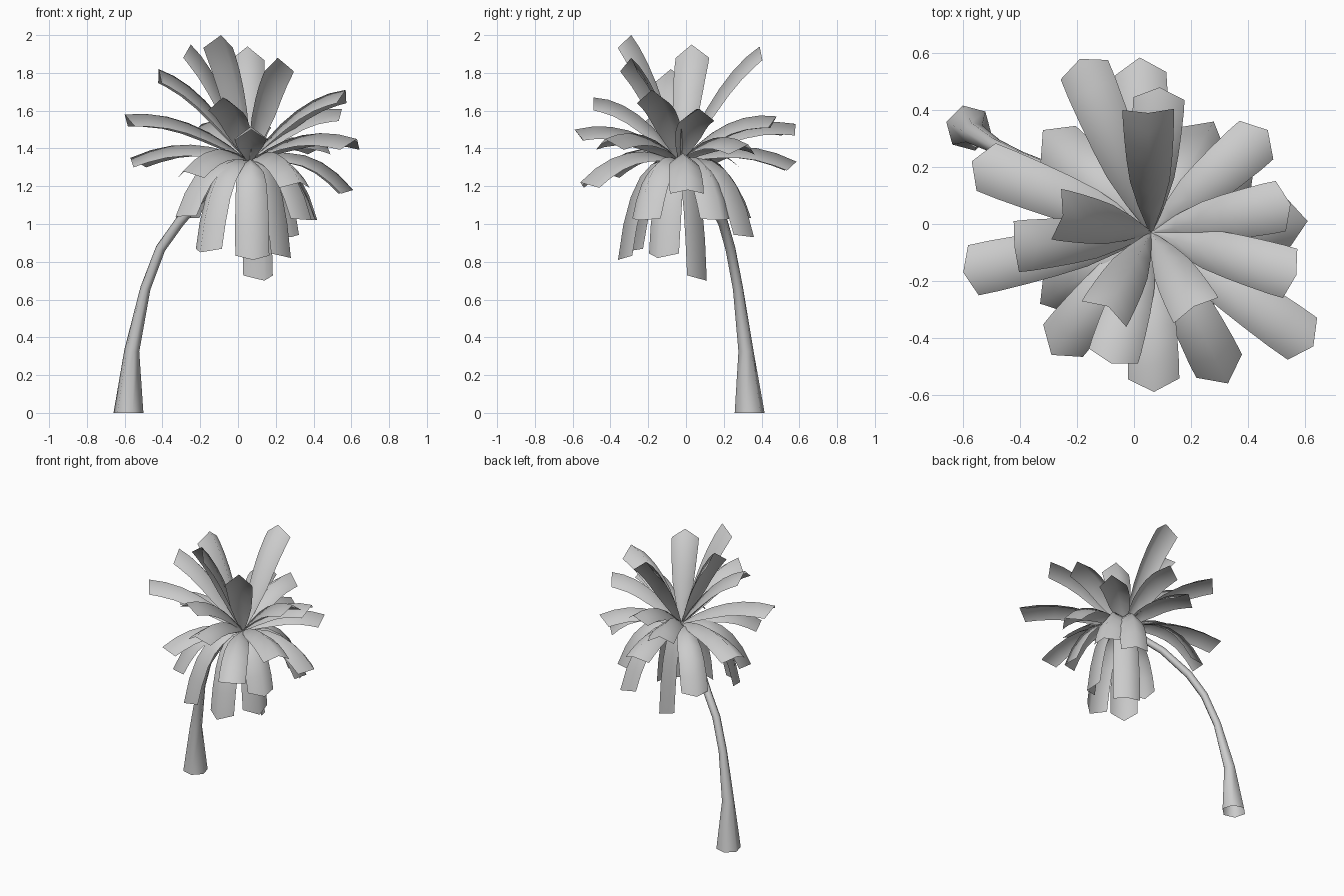
import bpy, bmesh, math
from mathutils import Vector, Matrix

if "Cube" in bpy.data.objects:
    bpy.data.objects.remove(bpy.data.objects["Cube"])

pale_grey = bpy.data.materials.new("pale_grey")
pale_grey.diffuse_color = (0.6, 0.6, 0.6, 1)
pale_grey.use_nodes = True
pale_grey.node_tree.nodes["Principled BSDF"].inputs["Base Color"].default_value = pale_grey.diffuse_color

CROWN = Vector((0.06, -0.03, 1.33))
UP = Vector((0, 0, 1))


def finish(bm, name, angle):
    mesh = bpy.data.meshes.new(name)
    bm.to_mesh(mesh)
    bm.free()
    mesh.materials.append(pale_grey)
    obj = bpy.data.objects.new(name, mesh)
    bpy.context.collection.objects.link(obj)
    bpy.ops.object.select_all(action='DESELECT')
    obj.select_set(True)
    bpy.context.view_layer.objects.active = obj
    bpy.ops.object.shade_smooth_by_angle(angle=angle)


def trunk():
    # leaning six-sided stem with a flared, open foot: x, y, z, radius
    path = [(-0.58, 0.337, 0, 0.082), (-0.562, 0.317, 0.33, 0.041), (-0.49, 0.275, 0.66, 0.028),
            (-0.41, 0.235, 0.87, 0.027), (-0.31, 0.195, 1.01, 0.027), (-0.16, 0.10, 1.18, 0.025),
            (0.06, -0.03, 1.33, 0.022)]
    bm = bmesh.new()
    rings = []
    turn = Matrix.Rotation(math.radians(15), 3, 'Z')
    for i, (x, y, z, r) in enumerate(path):
        a = Vector(path[max(i - 1, 0)][:3])
        b = Vector(path[min(i + 1, len(path) - 1)][:3])
        tilt = UP.rotation_difference(b - a if i else UP)
        ring = bmesh.ops.create_circle(bm, segments=6, radius=r)["verts"]
        for v in ring:
            v.co = tilt @ (turn @ v.co) + Vector((x, y, z))
        rings.append(ring)
    for lo, hi in zip(rings, rings[1:]):
        for j in range(6):
            k = (j + 1) % 6
            bm.faces.new((lo[j], lo[k], hi[k], hi[j]))
    bmesh.ops.recalc_face_normals(bm, faces=bm.faces)
    finish(bm, "trunk", 1.1)


def frond(tip, index):
    # arched strip, ridged along the middle, drooping more the lower its tip is
    tip = Vector(tip)
    span = tip - CROWN
    drop = max(0, -span.z)
    out = Vector((span.x, span.y, 0))
    ctrl = CROWN + out * (0.48 + 0.6 * drop) + UP * (span.z * 0.5 + 0.16 + 0.38 * drop)
    side = out.normalized().cross(UP)
    bm = bmesh.new()
    rows = []
    widths = [0.008, 0.045, 0.07, 0.08, 0.086, 0.09, 0.09]
    steps = len(widths) - 1
    for i, w in enumerate(widths):
        t = i / steps
        p = CROWN * (1 - t) ** 2 + ctrl * 2 * t * (1 - t) + tip * t * t
        tangent = ((ctrl - CROWN) * (1 - t) + (tip - ctrl) * t).normalized()
        sink = side.cross(tangent) * (w * 0.75)
        if i == steps:
            sink += tangent * 0.03      # pointed end
        rows.append([bm.verts.new(q) for q in (p - side * w - sink, p, p + side * w - sink)])
    for a, b in zip(rows, rows[1:]):
        for j in range(2):
            bm.faces.new((a[j], a[j + 1], b[j + 1], b[j]))
    finish(bm, f"frond_{index:02d}", 1.5)


trunk()

upright = [(-0.09, -0.29, 2.0), (-0.25, 0.03, 1.95), (0.05, 0.39, 1.94), (0.21, -0.29, 1.88),
           (-0.42, -0.08, 1.82), (0.57, -0.18, 1.71), (-0.08, -0.49, 1.67)]
spreading = [(0.55, 0.07, 1.61), (-0.60, -0.17, 1.58), (0.63, -0.43, 1.45), (-0.57, 0.22, 1.35),
             (0.07, -0.59, 1.50), (-0.19, 0.58, 1.53), (0.09, 0.48, 1.57), (0.47, 0.33, 1.42),
             (0.02, 0.585, 1.33), (-0.29, -0.46, 1.28), (0.33, -0.56, 1.22)]
drooping = [(0.61, 0.01, 1.18), (0.42, 0.19, 1.02), (0.39, -0.25, 1.02), (-0.33, -0.28, 1.04),
            (-0.32, 0.33, 1.03), (0.28, 0.36, 0.93), (-0.20, -0.34, 0.85), (0.08, -0.36, 0.81),
            (0.28, -0.15, 0.82), (0.14, 0.11, 0.70)]
for n, end in enumerate(upright + spreading + drooping, 1):
    frond(end, n)
